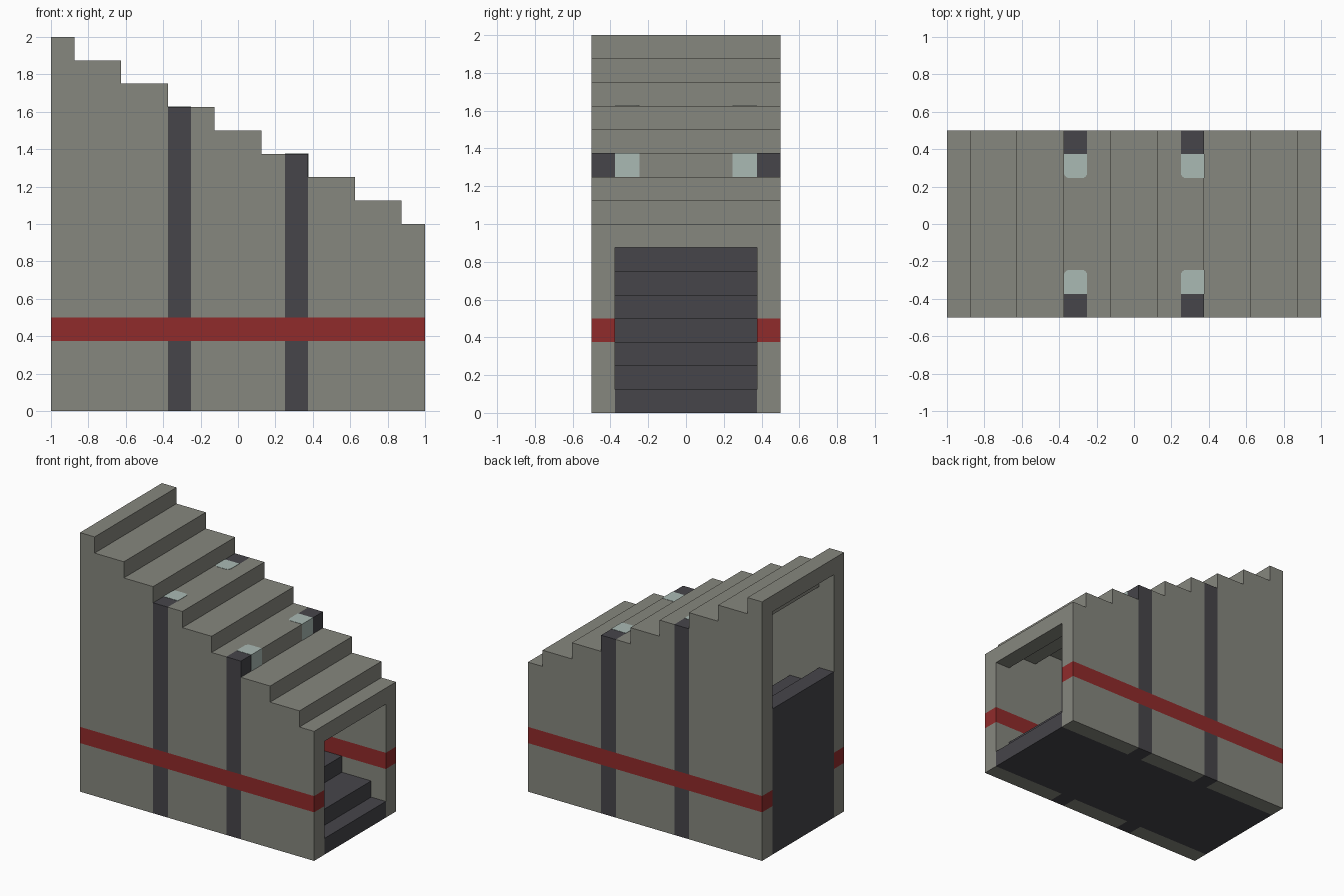
import bpy
import bmesh

cube = bpy.data.objects.get("Cube")
if cube:
    bpy.data.objects.remove(cube, do_unlink=True)

U = 0.125           # block size
INNER, OUTER = 3 * U, 4 * U
BAND_LOW, BAND_HIGH = 3 * U, 4 * U

# Stepped levels: (left x, right x, roof height)
edges = [-1] + [-7 * U + 2 * U * i for i in range(8)] + [1]
levels = [(edges[i], edges[i + 1], 2 - U * i) for i in range(9)]


def material(name, rgb):
    m = bpy.data.materials.new(name)
    m.use_nodes = True
    colour = (*rgb, 1)
    m.diffuse_color = colour
    bsdf = m.node_tree.nodes["Principled BSDF"]
    bsdf.inputs["Base Color"].default_value = colour
    bsdf.inputs["Roughness"].default_value = 0.9
    return m


stone = material("stone grey", (0.24, 0.242, 0.21))
dark = material("charcoal", (0.061, 0.059, 0.068))
red = material("stripe red", (0.28, 0.024, 0.024))
pale = material("lamp pale green", (0.40, 0.49, 0.456))


def rectangle(x0, x1, z0, z1):
    return [(x0, z0), (x1, z0), (x1, z1), (x0, z1)]


def stepped(x0, x1, base, drop=0):
    """Outline between x0 and x1 whose top follows the steps."""
    points = [(x0, base), (x1, base)]
    for lo, hi, top in reversed(levels):
        lo, hi = max(lo, x0), min(hi, x1)
        if lo < hi:
            points += [(hi, top - drop), (lo, top - drop)]
    return points


def prism(name, outlines, y0, y1, mat, mirror=False, rounded=None):
    """Extrude x-z outlines along y; rounded picks upright edges to bevel."""
    bm = bmesh.new()
    for outline in outlines:
        face = bm.faces.new([bm.verts.new((x, y0, z)) for x, z in outline])
        ext = bmesh.ops.extrude_face_region(bm, geom=[face], use_keep_orig=True)
        verts = [v for v in ext["geom"] if isinstance(v, bmesh.types.BMVert)]
        bmesh.ops.translate(bm, verts=verts, vec=(0, y1 - y0, 0))
    bmesh.ops.recalc_face_normals(bm, faces=bm.faces)
    if rounded:
        upright = [e for e in bm.edges
                   if abs(e.verts[0].co.z - e.verts[1].co.z) > U / 2
                   and rounded(e.verts[0].co)]
        bmesh.ops.bevel(bm, geom=upright, offset=0.03, segments=4,
                        profile=0.5, affect="EDGES")
    mesh = bpy.data.meshes.new(name)
    bm.to_mesh(mesh)
    bm.free()
    mesh.materials.append(mat)
    obj = bpy.data.objects.new(name, mesh)
    bpy.context.collection.objects.link(obj)
    if mirror:
        mod = obj.modifiers.new("mirror", "MIRROR")
        mod.use_axis = (False, True, False)
        mod.use_mirror_merge = False
    return obj


# Side walls, split into bays by the pillars and the stripe
bays = [(-1, -3 * U), (-2 * U, 2 * U), (3 * U, 1)]
pillars = [(-3 * U, -2 * U), (2 * U, 3 * U)]
for name, spans, mat in (("walls", bays, stone), ("pillars", pillars, dark)):
    outlines = [rectangle(a, b, 0, BAND_LOW) for a, b in spans]
    outlines += [stepped(a, b, BAND_HIGH) for a, b in spans]
    prism(name, outlines, INNER, OUTER, mat, mirror=True)

# Painted stripe course running through both walls
prism("stripe", [rectangle(-1, 1, BAND_LOW, BAND_HIGH)], INNER, OUTER, red, mirror=True)

# Stepped roof slabs
prism("roof", [rectangle(a, b, top - U, top) for a, b, top in levels],
      -INNER, INNER, stone)

# Solid staircase inside
prism("staircase", [stepped(-1, 1, 0, drop=7 * U)], -INNER, INNER, dark)

# Lamps let into the roof beside each pillar
GAP = 0.002
for name, (a, b), top, flush in (("upper_lamps", pillars[0], 13 * U, False),
                                 ("lower_lamps", pillars[1], 11 * U, True)):
    right = b + GAP if flush else b
    prism(name, [rectangle(a, right, top - U - GAP, top + GAP)],
          2 * U - 0.005, INNER, pale, mirror=True,
          rounded=lambda c, f=flush: c.y < 2 * U + 0.01
          and not (f and c.x > 2.5 * U))
